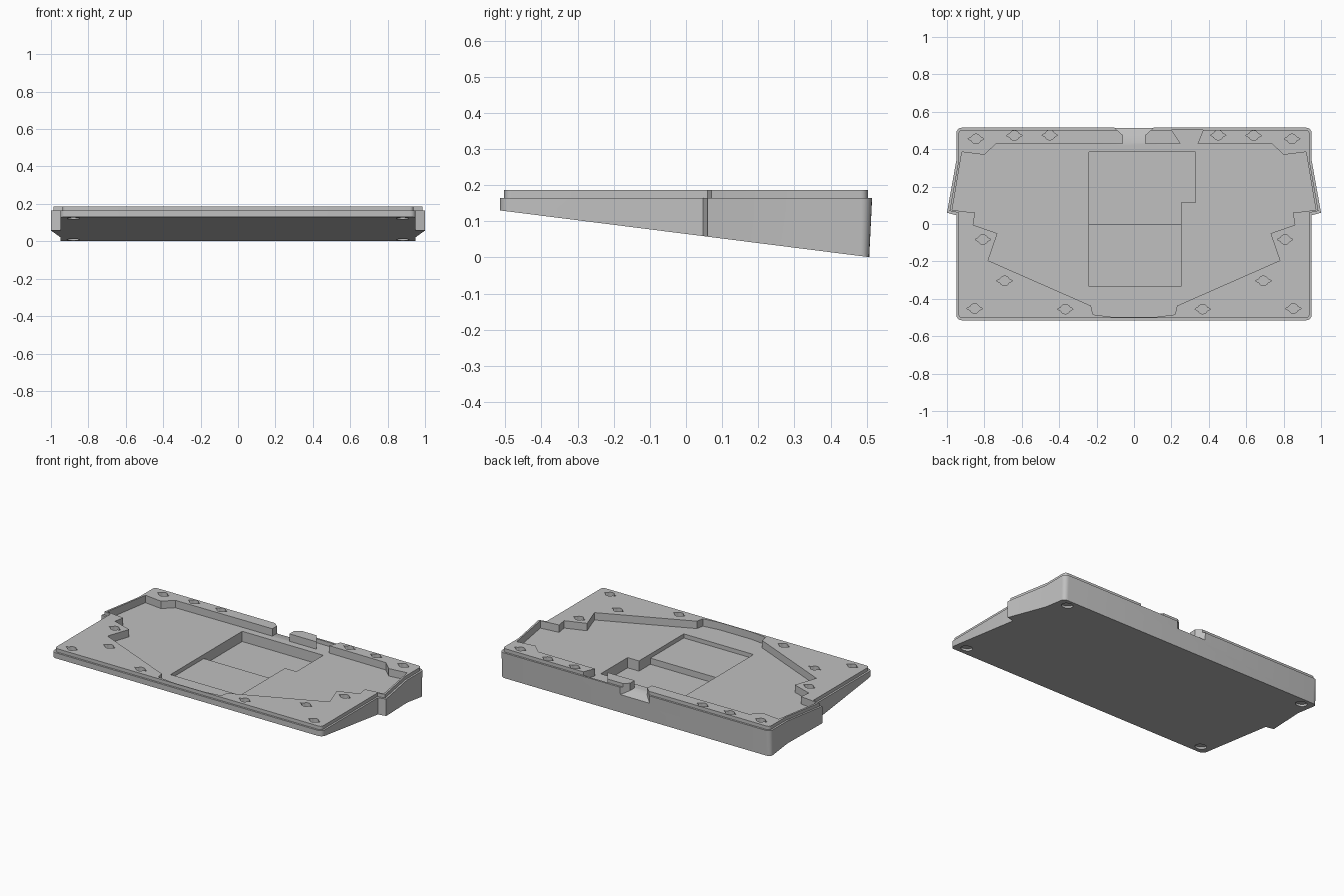
import bpy, bmesh, math
from mathutils import Vector

cube = bpy.data.objects.get("Cube")
if cube:
    bpy.data.objects.remove(cube, do_unlink=True)

TOP, STEP, FLOOR = 0.187, 0.165, 0.14


def underside(y):
    return max(0.0, 0.065 - 0.1265 * y)


def mirrored(half):
    """Close a right-hand profile into a symmetric outline."""
    return half + [(-x, y) for x, y in reversed(half)]


def rounded(pts, corners, radius, steps=5):
    """Replace the listed corners with arcs."""
    out = []
    for i, p in enumerate(pts):
        p = Vector(p)
        if i not in corners:
            out.append(p)
            continue
        a = p + (Vector(pts[i - 1]) - p).normalized() * radius
        b = p + (Vector(pts[(i + 1) % len(pts)]) - p).normalized() * radius
        c = a + b - p
        for s in range(steps + 1):
            t = s / steps * math.pi / 2
            out.append(c + (a - c) * math.cos(t) + (b - c) * math.sin(t))
    return out


def add_prism(bm, pts, low, high):
    """low is a height or a function of y."""
    low_at = low if callable(low) else (lambda y: low)
    bottom = [bm.verts.new((x, y, low_at(y))) for x, y in pts]
    top = [bm.verts.new((x, y, high)) for x, y in pts]
    n = len(pts)
    bm.faces.new(bottom[::-1])
    bm.faces.new(top)
    for i in range(n):
        j = (i + 1) % n
        bm.faces.new((bottom[i], bottom[j], top[j], top[i]))
    return bottom


def make_object(name, bm):
    bmesh.ops.recalc_face_normals(bm, faces=bm.faces)
    mesh = bpy.data.meshes.new(name)
    bm.to_mesh(mesh)
    bm.free()
    obj = bpy.data.objects.new(name, mesh)
    bpy.context.collection.objects.link(obj)
    return obj


def prism(name, pts, low, high):
    bm = bmesh.new()
    add_prism(bm, pts, low, high)
    return make_object(name, bm)


def combine(target, tool, operation):
    mod = target.modifiers.new(tool.name, 'BOOLEAN')
    mod.operation, mod.solver, mod.object = operation, 'EXACT', tool
    bpy.context.view_layer.objects.active = target
    bpy.ops.object.modifier_apply(modifier=mod.name)
    bpy.data.objects.remove(tool, do_unlink=True)


# Wedge-shaped tray body with side wings and slightly drafted back
body_outline = mirrored([(0.95, -0.515), (0.95, 0.047), (1.0, 0.06),
                         (0.95, 0.34), (0.95, 0.515)])
bm = bmesh.new()
base = add_prism(bm, rounded(body_outline, (0, 4, 5, 9), 0.03), underside, STEP)
for v in base:
    if v.co.y > 0.48:
        v.co.y -= 0.008 * (v.co.y - 0.48) / 0.035
        v.co.z = underside(v.co.y)
case = make_object("keyboard_case", bm)

# Raised inset rim
rim_outline = mirrored([(0.938, -0.503), (0.938, 0.06), (0.986, 0.07),
                        (0.938, 0.34), (0.938, 0.503)])
combine(case, prism("raised_rim", rounded(rim_outline, (0, 4, 5, 9), 0.02),
                    FLOOR + 0.01, TOP), 'UNION')

# Main stepped-edge pocket
pocket = mirrored([(0.11, -0.498), (0.22, -0.484), (0.23, -0.437), (0.78, -0.195),
                   (0.73, -0.05), (0.86, -0.005), (0.85, 0.06), (0.972, 0.075),
                   (0.92, 0.385), (0.8, 0.37), (0.74, 0.427), (0.25, 0.43)])
combine(case, prism("pocket_cutter", pocket, FLOOR, 0.3), 'DIFFERENCE')

# Two-level electronics recess in the pocket floor
front_recess = [(-0.24, -0.335), (0.25, -0.335), (0.25, 0.01), (-0.24, 0.01)]
back_recess = [(-0.24, 0), (0.25, 0), (0.25, 0.115), (0.33, 0.115),
               (0.33, 0.385), (-0.24, 0.385)]
combine(case, prism("front_recess_cutter", front_recess, 0.114, 0.3), 'DIFFERENCE')
combine(case, prism("back_recess_cutter", back_recess, 0.075, 0.3), 'DIFFERENCE')

# Flared cable notch with a ramp falling to the back, and a second rim gap
notch = mirrored([(0.06, 0.42), (0.06, 0.475), (0.122, 0.53)])
combine(case, prism("cable_notch_cutter", notch,
                    lambda y: FLOOR - max(0, y - 0.475) * 0.6, 0.3), 'DIFFERENCE')
gap = [(0.25, 0.42), (0.34, 0.42), (0.34, 0.43), (0.37, 0.503),
       (0.2, 0.503), (0.25, 0.43)]
combine(case, prism("rim_gap_cutter", gap, FLOOR, 0.3), 'DIFFERENCE')

# Screw holes with pointed side slots
bm = bmesh.new()
holes = [(0.845, 0.455), (0.64, 0.473), (0.45, 0.475), (0.808, -0.083),
         (0.692, -0.304), (0.852, -0.452), (0.367, -0.455)]
for hx, hy in holes:
    for side in (1, -1):
        pts = []
        for i in range(16):
            a = i * math.tau / 16
            r = 0.043 if i % 8 == 0 else 0.026
            pts.append((side * hx + r * math.cos(a), hy + r * math.sin(a)))
        add_prism(bm, pts, 0.15, 0.3)
combine(case, make_object("screw_hole_cutter", bm), 'DIFFERENCE')

# Round foot recesses in the underside
bm = bmesh.new()
for fx in (-0.88, 0.88):
    for fy in (-0.45, 0.45):
        pts = [(fx + 0.034 * math.cos(i * math.tau / 24),
                fy + 0.034 * math.sin(i * math.tau / 24)) for i in range(24)]
        for v in add_prism(bm, pts, -0.1, 0.0):
            pass
        for v in bm.verts[:][-24:]:
            v.co.z = 0.065 - 0.1265 * v.co.y + 0.013
combine(case, make_object("foot_recess_cutter", bm), 'DIFFERENCE')

# Single grey finish
grey = bpy.data.materials.new("plain_grey")
grey.use_nodes = True
colour = (0.53, 0.53, 0.53, 1)
grey.diffuse_color = colour
for node in grey.node_tree.nodes:
    if node.type == 'BSDF_PRINCIPLED':
        node.inputs["Base Color"].default_value = colour
case.data.materials.clear()
case.data.materials.append(grey)
for poly in case.data.polygons:
    poly.material_index = 0

bpy.ops.object.select_all(action='DESELECT')
case.select_set(True)
bpy.context.view_layer.objects.active = case
bpy.ops.object.shade_smooth_by_angle(angle=math.radians(25))
